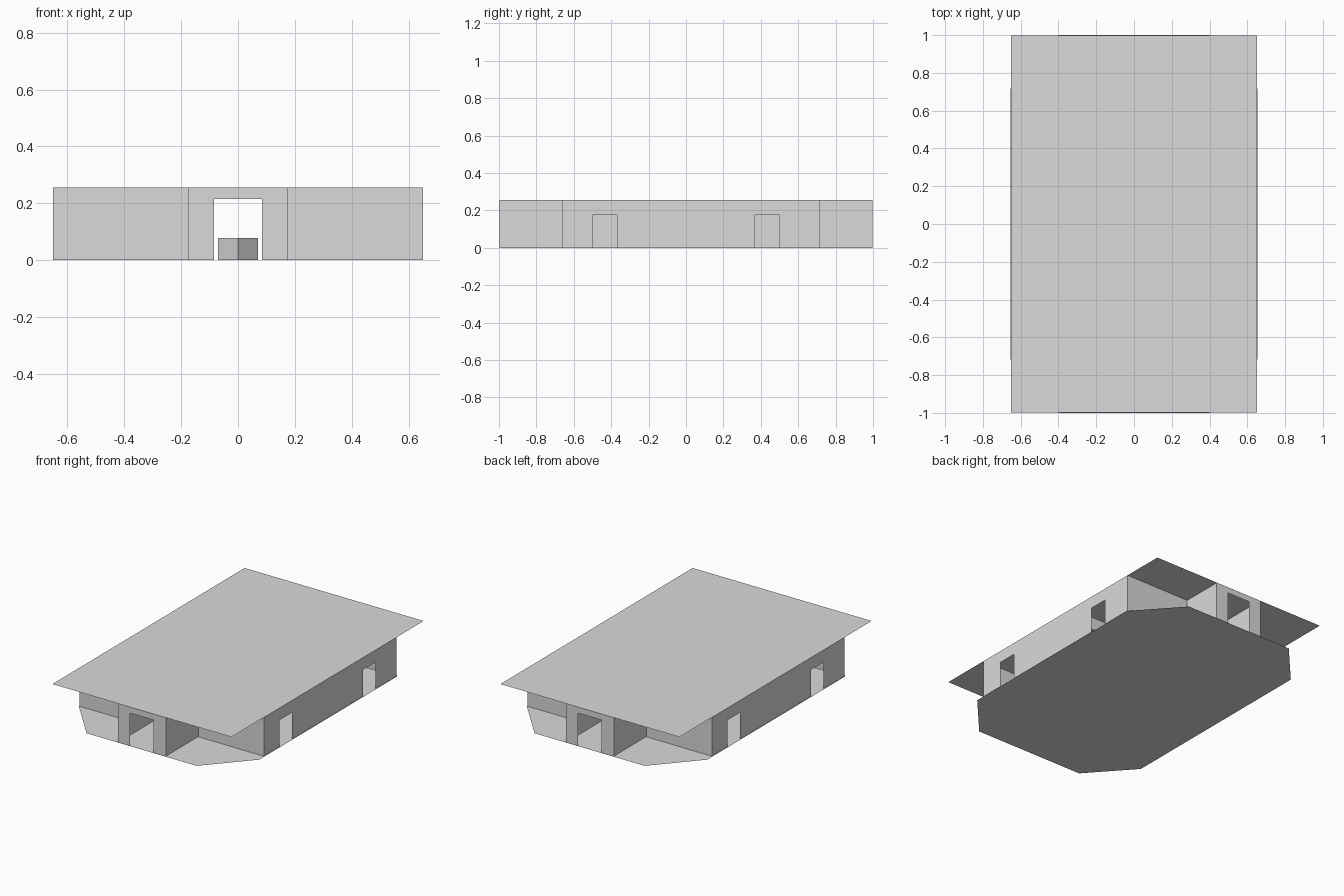
import bpy, bmesh, math
from mathutils import Vector

if "Cube" in bpy.data.objects:
    bpy.data.objects.remove(bpy.data.objects["Cube"])

H = 0.255          # storey height
DOOR = 0.175       # ordinary door height

grey = bpy.data.materials.new("plain_grey")
grey.diffuse_color = (0.7, 0.7, 0.7, 1)
grey.use_nodes = True
grey.node_tree.nodes["Principled BSDF"].inputs["Base Color"].default_value = grey.diffuse_color


def make(name, polys):
    """Flat sheets from a list of polygons."""
    bm = bmesh.new()
    for poly in polys:
        bm.faces.new([bm.verts.new(p) for p in poly])
    bmesh.ops.remove_doubles(bm, verts=bm.verts, dist=1e-5)
    me = bpy.data.meshes.new(name)
    bm.to_mesh(me)
    bm.free()
    me.materials.append(grey)
    ob = bpy.data.objects.new(name, me)
    bpy.context.collection.objects.link(ob)
    return ob


def wall(name, p, q, openings=()):
    """Upright sheet from p to q; openings are (start, end, height) along it."""
    p, q = Vector((*p, 0)), Vector((*q, 0))
    length = (q - p).length
    d = (q - p).normalized()

    def quad(a, b, z0, z1):
        lo, hi = Vector((0, 0, z0)), Vector((0, 0, z1))
        return [p + d * a + lo, p + d * b + lo, p + d * b + hi, p + d * a + hi]

    polys, at = [], 0
    for a, b, h in openings:
        polys += [quad(at, a, 0, H), quad(a, b, h, H)]
        at = b
    polys.append(quad(at, length, 0, H))
    return make(name, polys)


# floor with cut corners, and rectangular roof
floor = [(0.4, -1), (0.655, -0.715), (0.655, 0.715), (0.4, 1),
         (-0.4, 1), (-0.655, 0.715), (-0.655, -0.715), (-0.4, -1)]
make("floor", [[(x, y, 0) for x, y in reversed(floor)]])
make("roof", [[(-0.65, -0.997, H), (0.65, -0.997, H), (0.65, 0.997, H), (-0.65, 0.997, H)]])

# everything else repeats after half a turn
for s, side in ((1, "front"), (-1, "back")):
    def P(x, y):
        return (s * x, s * y)

    # long outer wall with two doors
    y0 = -0.66
    wall(side + "_long_wall", P(0.65, y0), P(0.65, 0.713),
         [(-0.5 - y0, -0.37 - y0, DOOR), (0.37 - y0, 0.5 - y0, DOOR)])

    # room end walls, one set slightly further out
    wall(side + "_end_wall_near", P(0.175, y0), P(0.65, y0))
    wall(side + "_end_wall_far", P(-0.65, -0.713), P(-0.175, -0.713))

    # entrance panel with tall doorway
    wall(side + "_entrance", P(-0.175, -0.997), P(0.175, -0.997), [(0.09, 0.26, 0.215)])

    # corridor walls: twin sheets with a cut corner at the crossing
    for m in (1, -1):
        end = y0 if m == 1 else -0.713
        for off, start, tag in ((0.172, -0.997, "inner"), (0.178, end, "outer")):
            n = f"{side}_corridor_{tag}_{'right' if m == 1 else 'left'}"
            wall(n, P(m * off, start), P(m * off, -0.25))
            wall(n + "_cut", P(m * off, -0.25), P(m * 0.25, -off))
            wall(n + "_cross", P(m * 0.25, -off), P(m * 0.65, -off),
                 [(0.08, 0.32, DOOR)])

    # partition closing the cross corridor
    wall(side + "_partition", P(0.33, -0.172), P(0.33, 0.172))

# low pedestal at the crossing, turned by 45 degrees
bpy.ops.mesh.primitive_cylinder_add(vertices=4, radius=0.07, depth=0.078,
                                    location=(0, 0, 0.039))
ped = bpy.context.object
ped.name = "pedestal"
ped.data.materials.append(grey)
